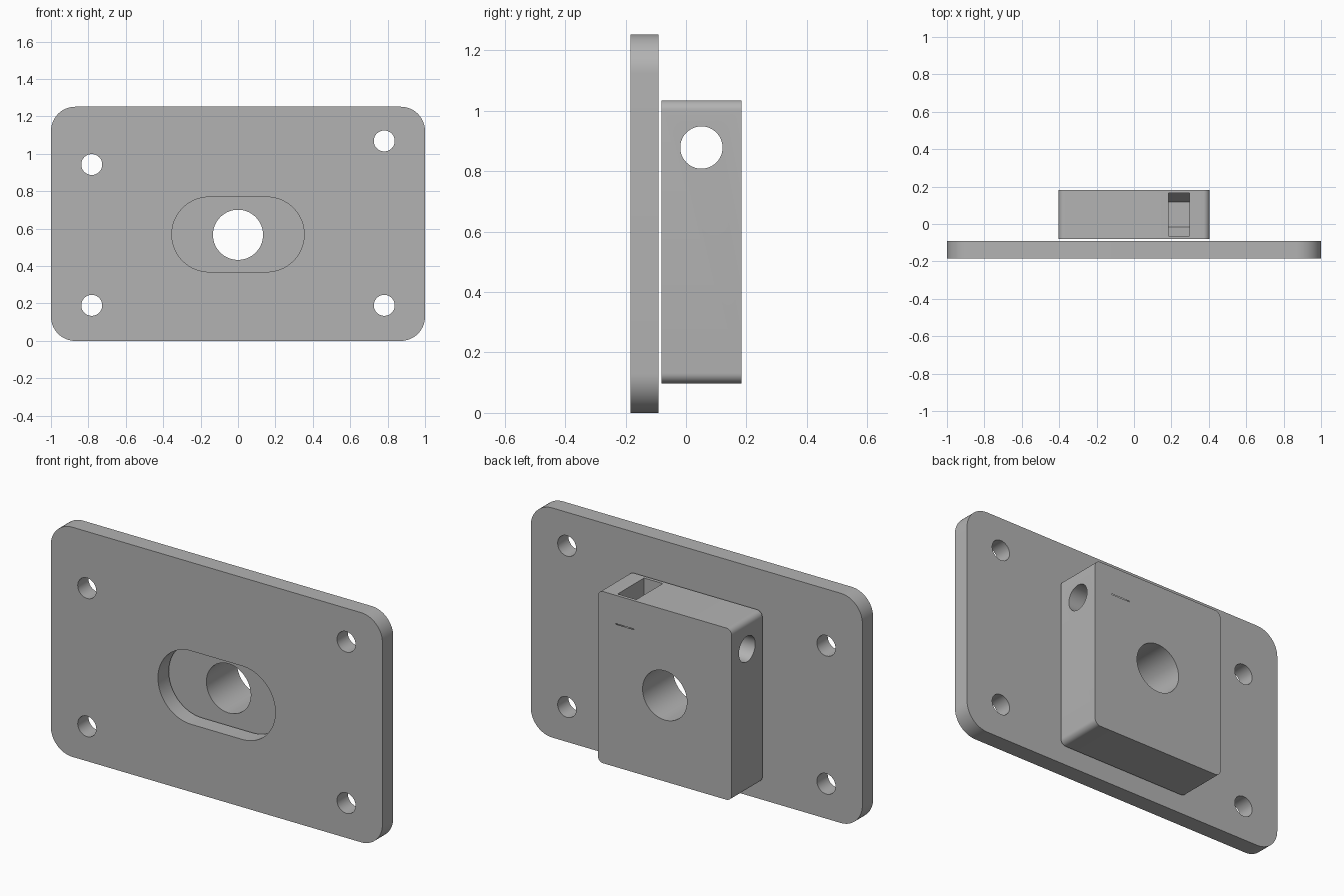
import bpy, bmesh, math
from mathutils import Vector

cube = bpy.data.objects.get("Cube")
if cube:
    bpy.data.objects.remove(cube, do_unlink=True)

grey = bpy.data.materials.new("light grey")
grey.use_nodes = True
colour = (0.45, 0.45, 0.45, 1)
grey.diffuse_color = colour
grey.node_tree.nodes["Principled BSDF"].inputs["Base Color"].default_value = colour


def rounded(cx, cz, w, h, r, steps=16):
    """Outline of a rounded rectangle; a full radius gives a stadium."""
    pts = []
    for k, (sx, sz) in enumerate([(1, 1), (-1, 1), (-1, -1), (1, -1)]):
        for i in range(steps + 1):
            a = math.pi / 2 * (k + i / steps)
            p = (cx + sx * (w / 2 - r) + r * math.cos(a),
                 cz + sz * (h / 2 - r) + r * math.sin(a))
            if not pts or math.dist(p, pts[-1]) > 1e-5:
                pts.append(p)
    if math.dist(pts[0], pts[-1]) < 1e-5:
        pts.pop()
    return pts


def circle(cx, cz, r, n=64):
    return [(cx + r * math.cos(2 * math.pi * i / n),
             cz + r * math.sin(2 * math.pi * i / n)) for i in range(n)]


def prism(name, outline, lo, hi, axis="y"):
    """Extrude an outline of (side, height) points along x or y."""
    place = (lambda u, z, d: (u, d, z)) if axis == "y" else (lambda u, z, d: (d, u, z))
    bm = bmesh.new()
    face = bm.faces.new([bm.verts.new(place(u, z, lo)) for u, z in outline])
    new = bmesh.ops.extrude_face_region(bm, geom=[face])["geom"]
    shift = Vector(place(0, 0, hi - lo))
    bmesh.ops.translate(bm, vec=shift, verts=[v for v in new if isinstance(v, bmesh.types.BMVert)])
    bmesh.ops.recalc_face_normals(bm, faces=bm.faces)
    mesh = bpy.data.meshes.new(name)
    bm.to_mesh(mesh)
    bm.free()
    mesh.materials.append(grey)
    obj = bpy.data.objects.new(name, mesh)
    bpy.context.collection.objects.link(obj)
    return obj


def finish(obj, cutters):
    """Cut the openings, then smooth the round walls."""
    bpy.ops.object.select_all(action="DESELECT")
    bpy.context.view_layer.objects.active = obj
    obj.select_set(True)
    for cutter in cutters:
        mod = obj.modifiers.new("cut", "BOOLEAN")
        mod.operation, mod.solver, mod.object = "DIFFERENCE", "EXACT", cutter
        bpy.ops.object.modifier_apply(modifier=mod.name)
        bpy.data.objects.remove(cutter, do_unlink=True)
    bpy.ops.object.shade_smooth_by_angle(angle=math.radians(25))


# Mounting plate with a slot and four screw holes, one of them set higher
plate = prism("mounting_plate", rounded(0, 0.626, 2, 1.252, 0.13), -0.184, -0.091)
screw_holes = [(-0.782, 0.19), (0.782, 0.19), (-0.782, 0.943), (0.782, 1.069)]
cuts = [prism("screw_hole", circle(x, z, 0.056, 48), -0.3, 0) for x, z in screw_holes]
cuts.append(prism("slot", rounded(0, 0.569, 0.708, 0.4, 0.2), -0.3, 0))
finish(plate, cuts)

# Clamp block behind the plate, with the main bore and a cross bore
block = prism("clamp_block", rounded(0, 0.566, 0.808, 0.936, 0.033, 8), -0.081, 0.183)
cy, cz = 0.051, 0.878
across = 0.114
corner = 0.133
cuts = [
    prism("main_bore", circle(0, 0.567, 0.134), -0.3, 0.3),
    prism("cross_bore", circle(cy, cz, 0.07), -0.6, 0.6, "x"),
    # Hexagonal nut pocket, open to the top through a straight channel
    prism("nut_pocket", circle(cy, cz, corner, 6), 0.184, 0.297, "x"),
    prism("nut_channel", [(cy - across, cz), (cy + across, cz),
                          (cy + across, 1.2), (cy - across, 1.2)], 0.184, 0.297, "x"),
]
finish(block, cuts)
